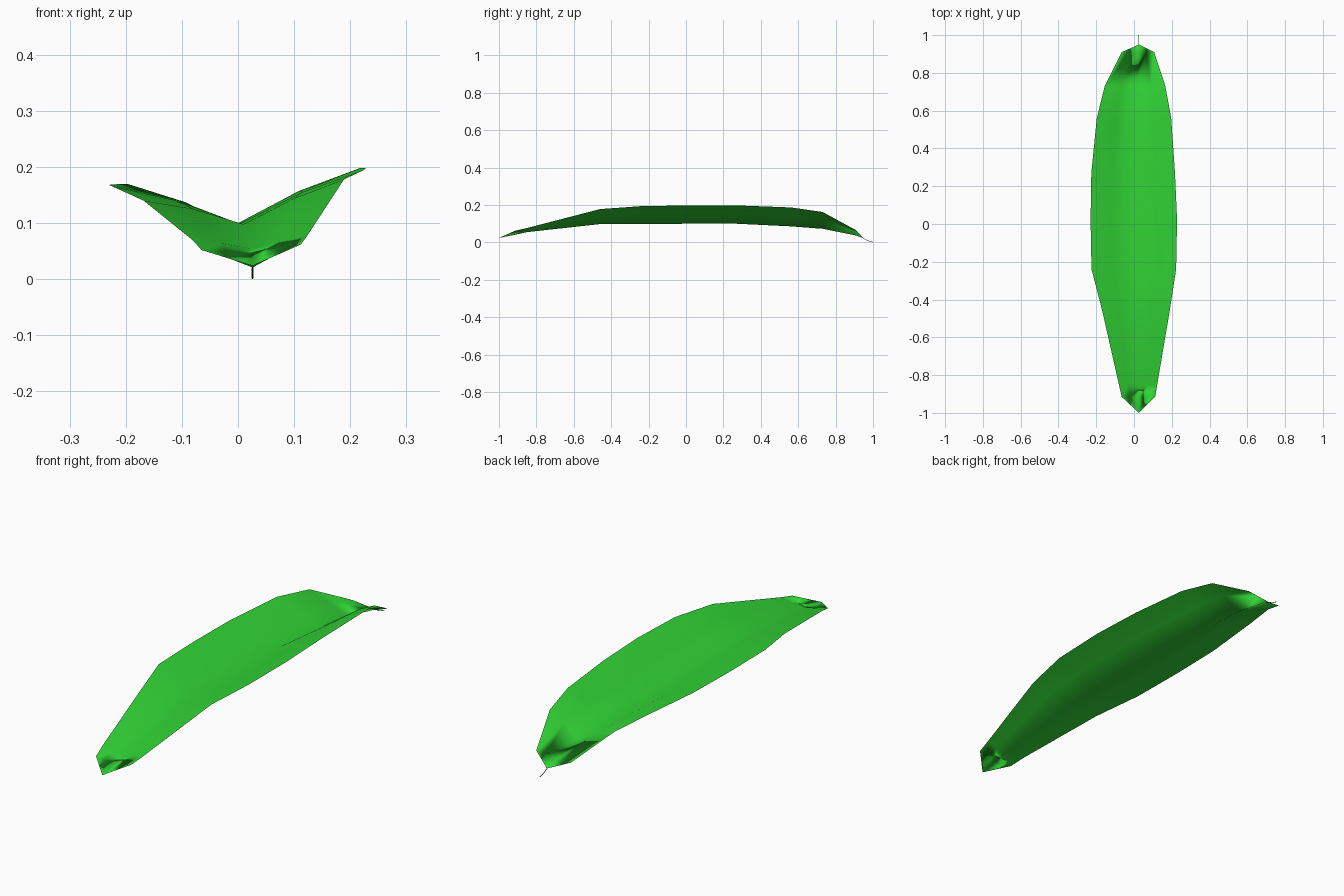
import bpy, bmesh
from mathutils import Vector

if "Cube" in bpy.data.objects:
    bpy.data.objects.remove(bpy.data.objects["Cube"])

mat = bpy.data.materials.new("leaf_green")
mat.diffuse_color = (0.03, 0.65, 0.035, 1)
mat.use_nodes = True
mat.node_tree.nodes["Principled BSDF"].inputs["Base Color"].default_value = mat.diffuse_color

# Stations along the blade: y, left edge (x, z), midrib (x, z), right edge (x, z)
stations = [
    (-0.915, (-0.065, 0.052), (0.024, 0.041), (0.112, 0.062)),
    (-0.85, (-0.080, 0.069), (0.022, 0.055), (0.123, 0.077)),
    (-0.46, (-0.168, 0.140), (0.010, 0.098), (0.189, 0.178)),
    (-0.24, (-0.225, 0.166), (0.003, 0.099), (0.223, 0.194)),
    (0.02, (-0.230, 0.168), (0.000, 0.100), (0.228, 0.198)),
    (0.27, (-0.226, 0.169), (0.000, 0.100), (0.217, 0.198)),
    (0.56, (-0.197, 0.170), (0.010, 0.086), (0.197, 0.187)),
    (0.73, (-0.155, 0.150), (0.018, 0.073), (0.166, 0.163)),
    (0.91, (-0.065, 0.056), (0.024, 0.037), (0.107, 0.065)),
]
front_tip, back_tip = (0.026, -1.0, 0.024), (0.026, 0.95, 0.021)

# Leaf blade: folded open sheet with slightly arched halves
bm = bmesh.new()
rows = []
for y, left, mid, right in stations:
    l, m, r = (Vector((p[0], y, p[1])) for p in (left, mid, right))
    pts = [l]
    for a, b in ((l, m), (m, r)):
        half = (a + b) / 2
        half.z += 0.10 * abs(l.z + r.z - 2 * m.z) / 2
        pts += [half, b]
    rows.append([bm.verts.new(p) for p in pts])
for a, b in zip(rows, rows[1:]):
    for i in range(4):
        bm.faces.new((a[i], a[i + 1], b[i + 1], b[i]))
for tip, row, flip in ((front_tip, rows[0], False), (back_tip, rows[-1], True)):
    t = bm.verts.new(tip)
    for i in range(4):
        f = (t, row[i + 1], row[i])
        bm.faces.new(f[::-1] if not flip else f)
bm.normal_update()
if sum(f.normal.z for f in bm.faces) < 0:
    bmesh.ops.reverse_faces(bm, faces=bm.faces)
me = bpy.data.meshes.new("leaf_blade")
bm.to_mesh(me)
bm.free()
for p in me.polygons:
    p.use_smooth = True
me.materials.append(mat)
bpy.context.collection.objects.link(bpy.data.objects.new("leaf_blade", me))

# Thin drooping stem
cu = bpy.data.curves.new("stem", "CURVE")
cu.dimensions = "3D"
cu.bevel_depth = 0.0015
cu.bevel_resolution = 1
sp = cu.splines.new("POLY")
sp.points.add(2)
for p, co in zip(sp.points, (back_tip, (0.026, 0.972, 0.009), (0.026, 1.0, 0.0015))):
    p.co = (*co, 1)
cu.materials.append(mat)
bpy.context.collection.objects.link(bpy.data.objects.new("stem", cu))
